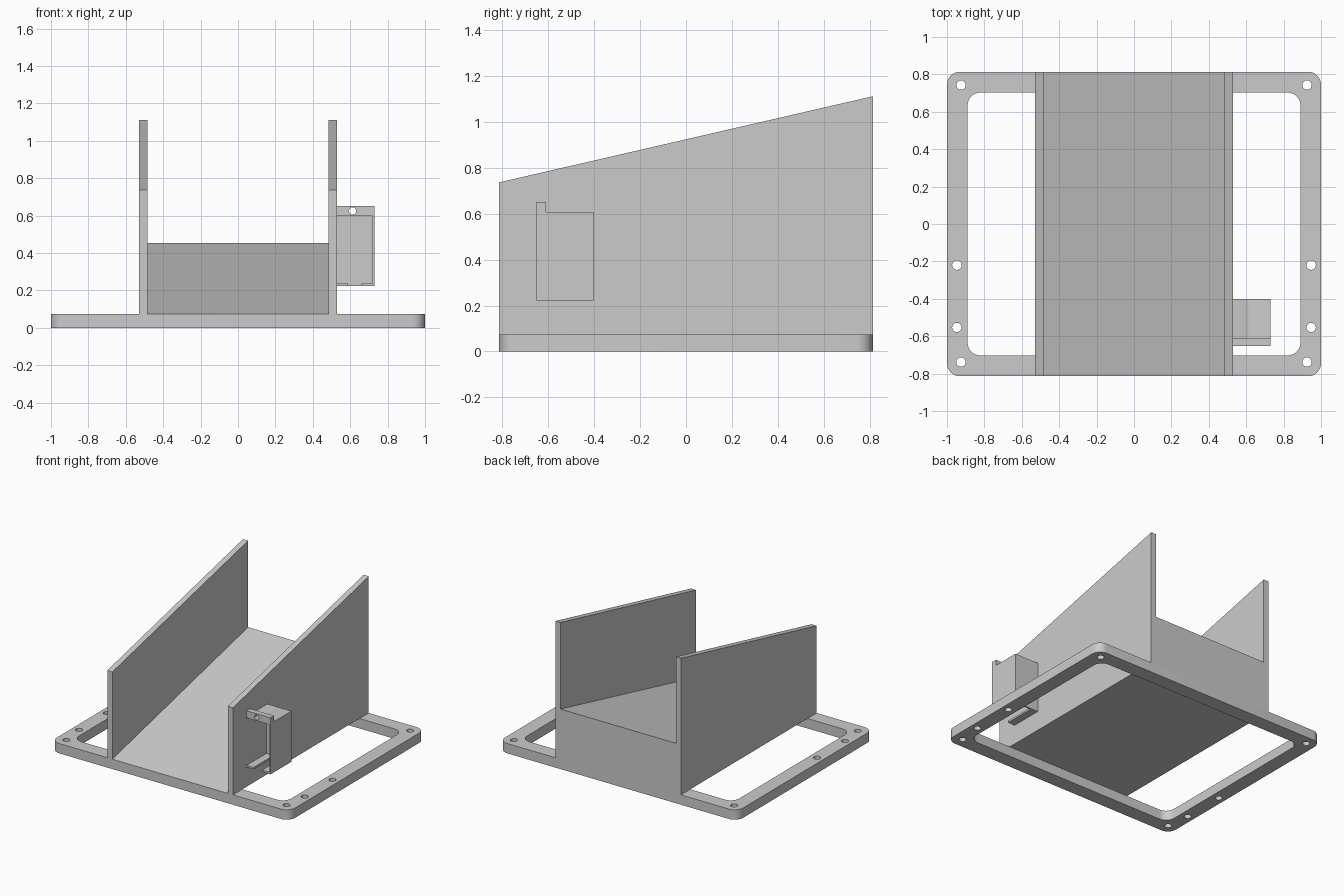
import bpy, bmesh, math
from mathutils import Vector

cube = bpy.data.objects.get("Cube")
if cube:
    bpy.data.objects.remove(cube, do_unlink=True)

GREY = (0.6, 0.6, 0.6, 1)
grey = bpy.data.materials.new("matte_grey")
grey.use_nodes = True
grey.diffuse_color = GREY
for node in grey.node_tree.nodes:
    if node.type == 'BSDF_PRINCIPLED':
        node.inputs["Base Color"].default_value = GREY

# Maps (u, v, extrusion) to x, y, z for each extrusion axis
PLACE = {
    'X': lambda u, v, w: Vector((w, u, v)),
    'Y': lambda u, v, w: Vector((u, w, v)),
    'Z': lambda u, v, w: Vector((u, v, w)),
}


def add_prism(bm, outline, axis, lo, hi):
    a, b = ([bm.verts.new(PLACE[axis](u, v, w)) for u, v in outline] for w in (lo, hi))
    faces = [bm.faces.new(a), bm.faces.new(b)]
    n = len(a)
    for i in range(n):
        j = (i + 1) % n
        faces.append(bm.faces.new((a[i], a[j], b[j], b[i])))
    bmesh.ops.recalc_face_normals(bm, faces=faces)


def make(name, prisms):
    bm = bmesh.new()
    for p in prisms:
        add_prism(bm, *p)
    mesh = bpy.data.meshes.new(name)
    bm.to_mesh(mesh)
    bm.free()
    mesh.materials.append(grey)
    obj = bpy.data.objects.new(name, mesh)
    bpy.context.collection.objects.link(obj)
    return obj


def rect(u0, u1, v0, v1, r=0):
    """Counter-clockwise rectangle with corner radius r."""
    points = []
    steps = 10 if r else 0
    corners = [(u1, v1, -1, -1), (u0, v1, 1, -1), (u0, v0, 1, 1), (u1, v0, -1, 1)]
    for k, (u, v, su, sv) in enumerate(corners):
        for i in range(steps + 1):
            t = math.pi / 2 * (k + i / max(steps, 1))
            points.append((u + su * r + r * math.cos(t), v + sv * r + r * math.sin(t)))
    return points


def circle(u, v, r, n=32):
    return [(u + r * math.cos(math.tau * i / n), v + r * math.sin(math.tau * i / n))
            for i in range(n)]


def cut(obj, prisms):
    cutter = make("cutter", prisms)
    cutter.hide_render = True
    mod = obj.modifiers.new("cut", 'BOOLEAN')
    mod.operation, mod.solver, mod.object = 'DIFFERENCE', 'EXACT', cutter
    bpy.context.view_layer.objects.active = obj
    bpy.ops.object.modifier_apply(modifier=mod.name)
    bpy.data.objects.remove(cutter, do_unlink=True)


DEPTH = 0.814    # half length in y
THICK = 0.075    # base frame height
INNER, OUTER = 0.485, 0.528

# Open base frame: one large window passing under the cradle, and screw holes
R = 0.07
frame = make("base_frame", [(rect(-1, 1, -DEPTH, DEPTH, R), 'Z', 0, THICK)])
openings = [(rect(-0.89, 0.89, -0.703, 0.703, R), 'Z', -0.1, 0.2)]
for side in (-1, 1):
    for x, y in ((0.925, 0.743), (0.925, -0.738), (0.947, -0.22), (0.947, -0.553)):
        openings.append((circle(side * x, y, 0.025), 'Z', -0.1, 0.2))
cut(frame, openings)

# Sloping floor between the walls, flat underneath
make("sloped_floor", [
    ([(-DEPTH, THICK), (DEPTH, THICK), (DEPTH, 0.455)], 'X', -INNER, INNER)])

# Side walls with slanted tops
wall = [(-DEPTH, THICK), (DEPTH, THICK), (DEPTH, 1.112), (-DEPTH, 0.737)]
make("left_wall", [(wall, 'X', INNER, OUTER)])
make("right_wall", [(wall, 'X', -OUTER, -INNER)])

# Hollow switch housing with a screw tab, open to the front
FRONT, BACK = -0.652, -0.402
housing = make("switch_housing", [
    ([(FRONT, 0.223), (BACK, 0.223), (BACK, 0.608), (-0.61, 0.608),
      (-0.61, 0.652), (FRONT, 0.652)], 'X', OUTER, 0.73)])
cut(housing, [(rect(OUTER - 0.05, 0.719, 0.237, 0.598), 'Y', FRONT - 0.1, BACK - 0.011)])
cut(housing, [
    (rect(0.587, 0.659, 0.15, 0.3), 'Y', FRONT - 0.1, BACK - 0.011),
    (circle(0.613, 0.625, 0.019), 'Y', FRONT - 0.1, BACK + 0.1),
])

# Smooth only the rounded corners and hole walls
for obj in (frame, housing):
    bpy.ops.object.select_all(action='DESELECT')
    obj.select_set(True)
    bpy.context.view_layer.objects.active = obj
    bpy.ops.object.shade_smooth_by_angle(angle=math.radians(30))
